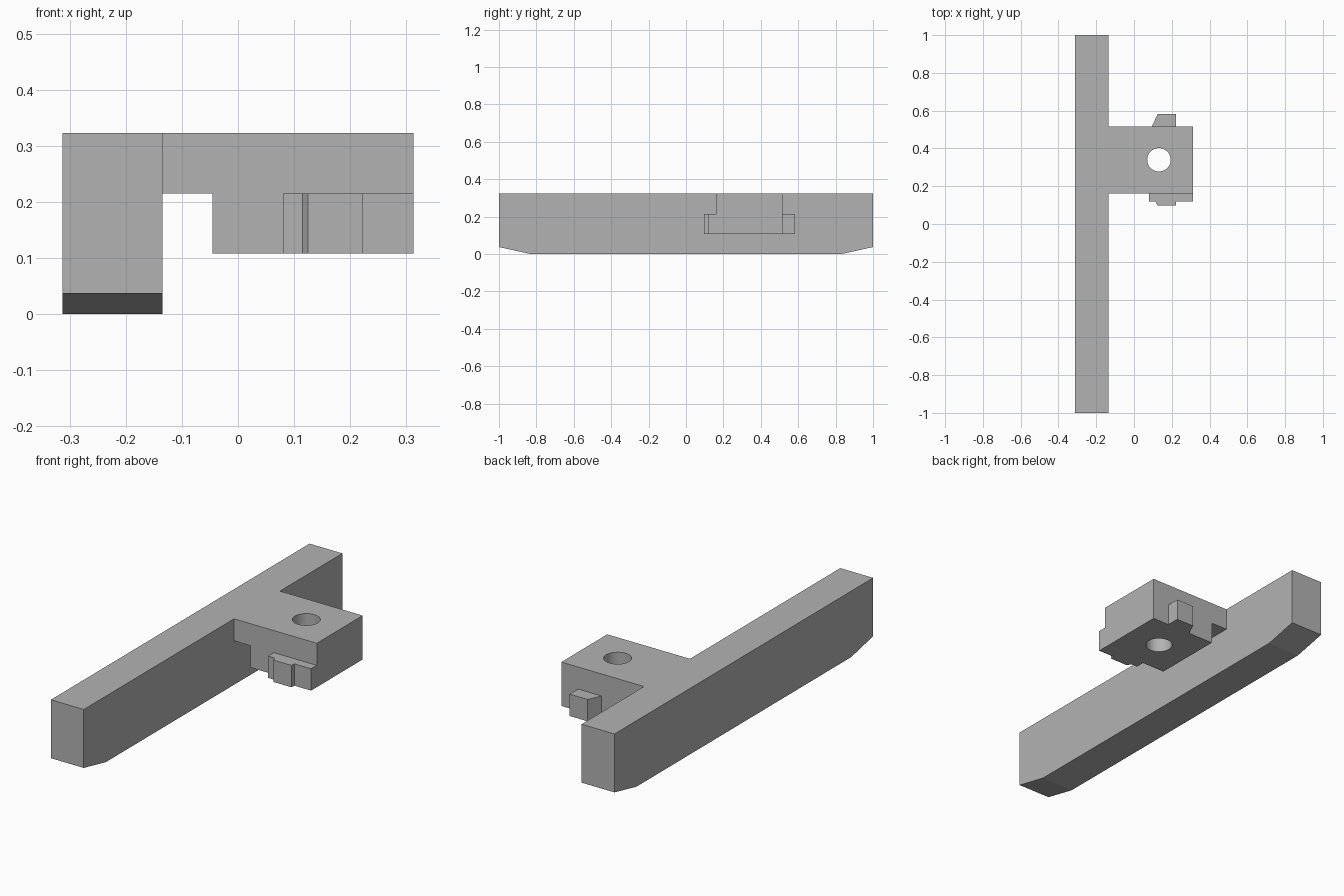
import bpy
import bmesh
from math import radians
from mathutils import Vector

cube = bpy.data.objects.get("Cube")
if cube:
    bpy.data.objects.remove(cube, do_unlink=True)

grey = bpy.data.materials.new("mid grey")
grey.use_nodes = True
colour = (0.45, 0.45, 0.45, 1)
grey.diffuse_color = colour
grey.node_tree.nodes["Principled BSDF"].inputs["Base Color"].default_value = colour


def prism(name, profile, axis, start, end):
    """Extrude a closed 2D profile along one axis."""
    bm = bmesh.new()
    verts = []
    for point in profile:
        co = list(point)
        co.insert(axis, start)
        verts.append(bm.verts.new(co))
    face = bm.faces.new(verts)
    move = Vector((0, 0, 0))
    move[axis] = end - start
    out = bmesh.ops.extrude_face_region(bm, geom=[face], use_keep_orig=True)
    bmesh.ops.translate(bm, vec=move,
                        verts=[g for g in out["geom"] if isinstance(g, bmesh.types.BMVert)])
    bmesh.ops.recalc_face_normals(bm, faces=bm.faces)
    mesh = bpy.data.meshes.new(name)
    bm.to_mesh(mesh)
    bm.free()
    mesh.materials.append(grey)
    obj = bpy.data.objects.new(name, mesh)
    bpy.context.collection.objects.link(obj)
    return obj


def combine(target, tool, operation):
    """Merge or cut with a tool object, then discard the tool."""
    mod = target.modifiers.new(operation.lower(), "BOOLEAN")
    mod.operation = operation
    mod.solver = "EXACT"
    mod.object = tool
    bpy.ops.object.select_all(action="DESELECT")
    target.select_set(True)
    bpy.context.view_layer.objects.active = target
    bpy.ops.object.modifier_apply(modifier=mod.name)
    bpy.data.objects.remove(tool, do_unlink=True)


LEFT, RIGHT, BAR_EDGE = -0.313, 0.313, -0.135
TOP, STEP, BASE = 0.323, 0.215, 0.108
FRONT, BACK = 0.162, 0.517

# Long bar with sloped lower ends
bar = prism("bar_with_bracket",
            [(-1, TOP), (-1, 0.037), (-0.83, 0), (0.83, 0), (1, 0.037), (1, TOP)],
            0, LEFT, BAR_EDGE)

# Side arm that drops down into a block
arm = prism("arm_block",
            [(-0.22, TOP), (-0.22, STEP), (-0.045, STEP), (-0.045, BASE),
             (RIGHT, BASE), (RIGHT, TOP)],
            1, FRONT, BACK)

# Stepped front lug and tapered rear lug, as one plan outline through the block
lugs = prism("lugs",
             [(0.08, 0.3), (0.08, 0.118), (0.115, 0.118), (0.125, 0.097),
              (0.222, 0.097), (0.222, 0.118), (RIGHT, 0.118), (RIGHT, 0.3),
              (0.222, 0.3), (0.222, 0.582), (0.125, 0.582), (0.095, BACK), (0.095, 0.3)],
             2, BASE, STEP)

combine(arm, lugs, "UNION")
combine(bar, arm, "UNION")

# Round through-hole
bpy.ops.mesh.primitive_cylinder_add(vertices=48, radius=0.062, depth=1, location=(0.132, 0.34, 0.2))
drill = bpy.context.object
drill.name = "hole_cutter"
drill.hide_render = True
drill.data.materials.append(grey)
combine(bar, drill, "DIFFERENCE")

# Merge leftover flat seams
bm = bmesh.new()
bm.from_mesh(bar.data)
bmesh.ops.remove_doubles(bm, verts=bm.verts, dist=0.0001)
bmesh.ops.dissolve_limit(bm, angle_limit=radians(0.5), verts=bm.verts, edges=bm.edges)
bm.to_mesh(bar.data)
bm.free()

bar.select_set(True)
bpy.context.view_layer.objects.active = bar
bpy.ops.object.shade_smooth_by_angle(angle=radians(10))
